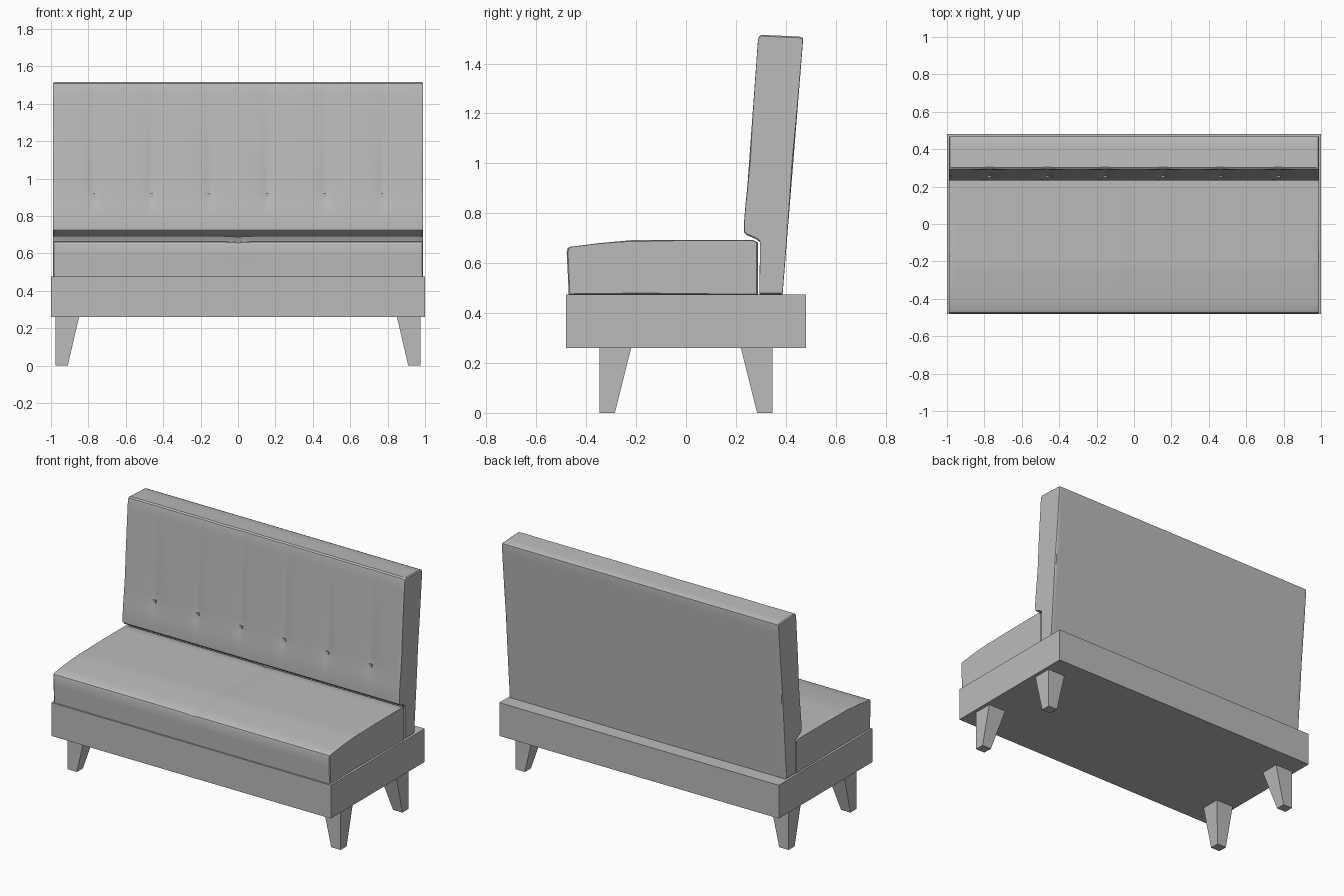
import bpy, bmesh, math

cube = bpy.data.objects.get("Cube")
if cube:
    bpy.data.objects.remove(cube)

grey = bpy.data.materials.new("grey_upholstery")
grey.use_nodes = True
grey.diffuse_color = (0.5, 0.5, 0.5, 1)
grey.node_tree.nodes["Principled BSDF"].inputs["Base Color"].default_value = (0.5, 0.5, 0.5, 1)

BUTTON_X = [(i - 2.5) * 0.309 for i in range(6)]
BUTTON_Z = 0.91


def finish(name, bm, smooth=False):
    bmesh.ops.recalc_face_normals(bm, faces=bm.faces)
    mesh = bpy.data.meshes.new(name)
    bm.to_mesh(mesh)
    bm.free()
    mesh.materials.append(grey)
    obj = bpy.data.objects.new(name, mesh)
    bpy.context.collection.objects.link(obj)
    if smooth:
        bpy.ops.object.select_all(action='DESELECT')
        obj.select_set(True)
        bpy.context.view_layer.objects.active = obj
        bpy.ops.object.shade_smooth_by_angle(angle=math.radians(35))
    return obj


def box(name, x0, x1, y0, y1, z0, z1):
    bm = bmesh.new()
    bmesh.ops.create_cube(bm, size=1)
    for v in bm.verts:
        v.co = (x0 + (v.co.x + 0.5) * (x1 - x0),
                y0 + (v.co.y + 0.5) * (y1 - y0),
                z0 + (v.co.z + 0.5) * (z1 - z0))
    return finish(name, bm)


def subdivide(points, step):
    """Add evenly spaced points along a closed (y, z) profile."""
    out = []
    for a, b in zip(points, points[1:] + points[:1]):
        n = max(1, round(math.dist(a, b) / step))
        out += [(a[0] + (b[0] - a[0]) * i / n, a[1] + (b[1] - a[1]) * i / n) for i in range(n)]
    return out


def cushion(name, points, half, columns, shape):
    """Sweep a profile along x, with softened ends and a surface offset rule."""
    cy = sum(p[0] for p in points) / len(points)
    cz = sum(p[1] for p in points) / len(points)
    profile = subdivide(points, 0.05)
    inner = half - 0.006
    xs = [-half] + [-inner + 2 * inner * i / columns for i in range(columns + 1)] + [half]
    bm = bmesh.new()
    rings = []
    for x in xs:
        ring = []
        for y, z in profile:
            py, pz = shape(x, y, z)
            if abs(x) == half:
                k = 1 - 0.005 / math.dist((y, z), (cy, cz))
                py, pz = cy + (py - cy) * k, cz + (pz - cz) * k
            ring.append(bm.verts.new((x, py, pz)))
        rings.append(ring)
    n = len(profile)
    for a, b in zip(rings, rings[1:]):
        for i in range(n):
            bm.faces.new((a[i], a[(i + 1) % n], b[(i + 1) % n], b[i]))
    bm.faces.new(rings[0])
    bm.faces.new(rings[-1])
    return finish(name, bm, True)


def front_y(z):
    return 0.245 + (z - 0.9) * 0.075


def pleats(x, y, z):
    # Vertical channels start at the buttons and fade towards the top
    if z < 0.8 or z > 1.52 or y > front_y(z) + 0.03:
        return y, z
    dx = min(abs(x - b) for b in BUTTON_X)
    fade = max(0, 1 - abs(z - BUTTON_Z) / 0.1) if z < BUTTON_Z else max(0.25, 1 - (z - BUTTON_Z) / 0.6)
    return y + 0.012 * fade * math.exp(-dx / 0.03), z


def seat_seam(x, y, z):
    # Shallow seam across the middle of the seat top
    if z > 0.64:
        z -= 0.005 * math.exp(-abs(x) / 0.03)
    return y, z


# Plinth
box("base_frame", -1, 1, -0.48, 0.48, 0.26, 0.475)

# Seat cushion
cushion("seat_cushion",
        [(-0.47, 0.475), (-0.478, 0.645), (-0.474, 0.66), (-0.462, 0.666), (-0.35, 0.68),
         (-0.22, 0.692), (0.27, 0.692), (0.288, 0.683), (0.288, 0.475)],
        0.99, 60, seat_seam)

# Leaning backrest with an overhanging lower lip
cushion("backrest",
        [(0.295, 0.475), (0.296, 0.685), (0.28, 0.697), (0.245, 0.712), (0.233, 0.724),
         (0.233, 0.77), (0.238, 0.83), (0.246, BUTTON_Z), (0.288, 1.49), (0.292, 1.508),
         (0.302, 1.515), (0.455, 1.508), (0.468, 1.503), (0.469, 1.49), (0.387, 0.475)],
        0.99, 128, pleats)

# Square tufting buttons
for i, bx in enumerate(BUTTON_X):
    box(f"button_{i + 1}", bx - 0.01, bx + 0.01, 0.248, 0.262, BUTTON_Z - 0.009, BUTTON_Z + 0.009)

# Legs with straight outer faces and tapered inner faces
for sx, side in ((1, "left"), (-1, "right")):
    for sy, end in ((-1, "front"), (1, "back")):
        leg = box(f"{end}_{side}_leg", 0, 1, 0, 1, 0, 0.26)
        for v in leg.data.vertices:
            top = v.co.z > 0.1
            inner_x, inner_y = (0.85, 0.22) if top else (0.91, 0.285)
            x = 0.977 if v.co.x > 0.5 else inner_x
            y = 0.347 if v.co.y > 0.5 else inner_y
            v.co = (sx * x, sy * y, v.co.z)
        if sx * sy < 0:
            leg.data.flip_normals()
